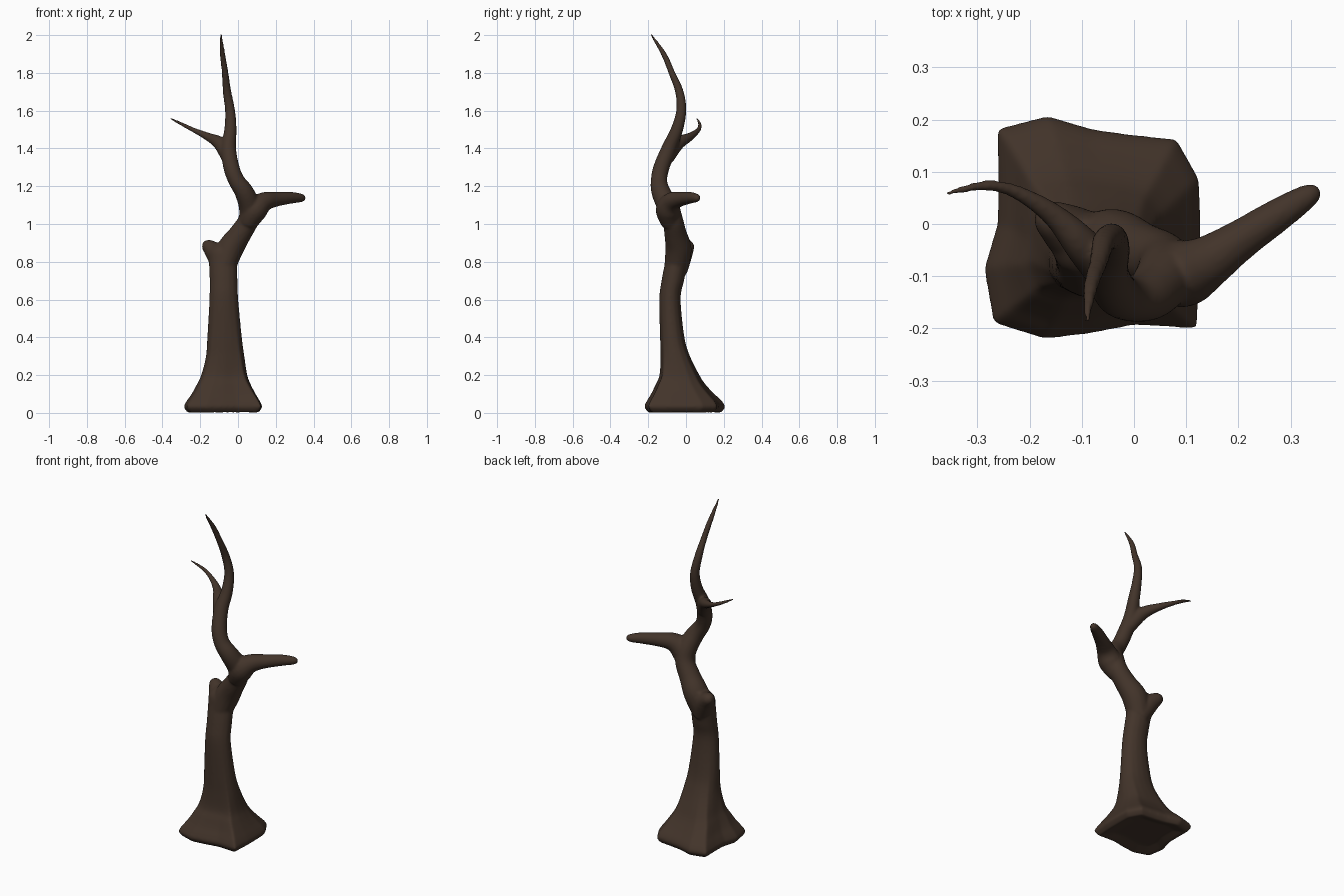
import bpy, bmesh, math
from mathutils import Vector

N = 16
bark = bpy.data.materials.new("dark_brown_bark")
bark.diffuse_color = (0.055, 0.034, 0.023, 1)

bm = bmesh.new()


def spline(rows, steps=5):
    """Catmull-Rom interpolation of rows of numbers."""
    out = []
    for i in range(len(rows) - 1):
        a, b, c, d = rows[max(i - 1, 0)], rows[i], rows[i + 1], rows[min(i + 2, len(rows) - 1)]
        for s in range(steps):
            t = s / steps
            out.append([0.5 * (2 * q + (r - p) * t + (2 * p - 5 * q + 4 * r - w) * t * t
                        + (3 * q - p - 3 * r + w) * t ** 3) for p, q, r, w in zip(a, b, c, d)])
    return out + [list(rows[-1])]


def loft(rings):
    """Closed skin over a list of N-point rings."""
    vs = [[bm.verts.new(p) for p in r] for r in rings]
    for a, b in zip(vs, vs[1:]):
        for i in range(N):
            j = (i + 1) % N
            bm.faces.new((a[i], a[j], b[j], b[i]))
    bm.faces.new(vs[0][::-1])
    bm.faces.new(vs[-1])


def limb(rows):
    """Tapered round limb along rows of x, y, z, radius."""
    pts = spline(rows)
    rings = []
    for i, (x, y, z, r) in enumerate(pts):
        t = (Vector(pts[min(i + 1, len(pts) - 1)][:3]) - Vector(pts[max(i - 1, 0)][:3])).normalized()
        u = Vector((0, 1, 0)).cross(t).normalized()
        v = t.cross(u)
        rings.append([Vector((x, y, z)) + max(r, 0.004) * (u * math.cos(k * math.tau / N) + v * math.sin(k * math.tau / N))
                      for k in range(N)])
    loft(rings)


# Trunk: four-lobed root flare blending into a round stem
foot = [.205, .22, .227, .184, .18, .222, .255, .193, .18, .222, .265, .236, .207, .207, .28, .222]
trunk = [  # z, centre x, centre y, radius x, radius y, root lobe strength
    (0.00, -.080, .000, .195, .195, 1), (0.03, -.080, .000, .217, .217, 1),
    (0.06, -.079, -.002, .205, .205, 1), (0.10, -.077, -.012, .178, .172, .95),
    (0.15, -.077, -.025, .150, .137, .8), (0.20, -.075, -.032, .128, .110, .65),
    (0.30, -.070, -.055, .106, .081, .4), (0.40, -.072, -.072, .094, .066, .2),
    (0.60, -.075, -.085, .077, .057, 0), (0.70, -.076, -.070, .074, .060, 0),
    (0.80, -.080, -.050, .075, .061, 0), (0.86, -.082, -.040, .072, .060, 0),
    (0.90, -.075, -.030, .045, .040, 0)]
rows = [(0.02, -.08, 0, .13, .13, 1)] + spline(trunk)
loft([[(cx + rx * (1 + k * (foot[i] / .215 - 1)) * math.cos(i * math.tau / N),
        cy + ry * (1 + k * (foot[i] / .215 - 1)) * math.sin(i * math.tau / N), z)
       for i in range(N)] for z, cx, cy, rx, ry, k in rows])

# Broken stub on the left shoulder
limb([(-.07, -.05, .76, .06), (-.115, -.02, .84, .055), (-.15, .003, .875, .042),
      (-.172, .012, .885, .032), (-.188, .016, .889, .016)])

# Winding main stem
limb([(-.075, -.05, .78, .065), (-.04, -.04, .87, .07), (.01, -.055, .945, .06), (.055, -.07, 1.02, .055),
      (.062, -.095, 1.09, .058), (.032, -.133, 1.17, .051), (-.008, -.143, 1.23, .044),
      (-.035, -.13, 1.3, .043), (-.05, -.09, 1.4, .04), (-.04, -.048, 1.5, .033),
      (-.042, -.025, 1.6, .027), (-.058, -.035, 1.7, .023), (-.068, -.075, 1.8, .018),
      (-.082, -.118, 1.9, .015), (-.09, -.187, 2.006, .006)])

# Right branch
limb([(.05, -.08, 1.0, .05), (.09, -.095, 1.075, .066), (.14, -.073, 1.118, .052), (.2, -.033, 1.131, .04),
      (.28, .02, 1.139, .032), (.335, .055, 1.138, .023), (.355, .067, 1.137, .012)])

# Left branch
limb([(-.05, -.1, 1.35, .038), (-.095, -.045, 1.425, .036), (-.155, .018, 1.46, .023),
      (-.23, .063, 1.495, .014), (-.29, .073, 1.525, .011), (-.36, .058, 1.56, .006)])

bmesh.ops.recalc_face_normals(bm, faces=bm.faces)
me = bpy.data.meshes.new("dead_tree")
bm.to_mesh(me)
bm.free()
me.materials.append(bark)
tree = bpy.data.objects.new("dead_tree", me)
bpy.context.collection.objects.link(tree)

# Fuse the parts into one smooth surface
fuse = tree.modifiers.new("fuse", 'REMESH')
fuse.mode = 'VOXEL'
fuse.voxel_size = 0.006
fuse.use_smooth_shade = True
soft = tree.modifiers.new("soften", 'SMOOTH')
soft.factor = 0.5
soft.iterations = 14
